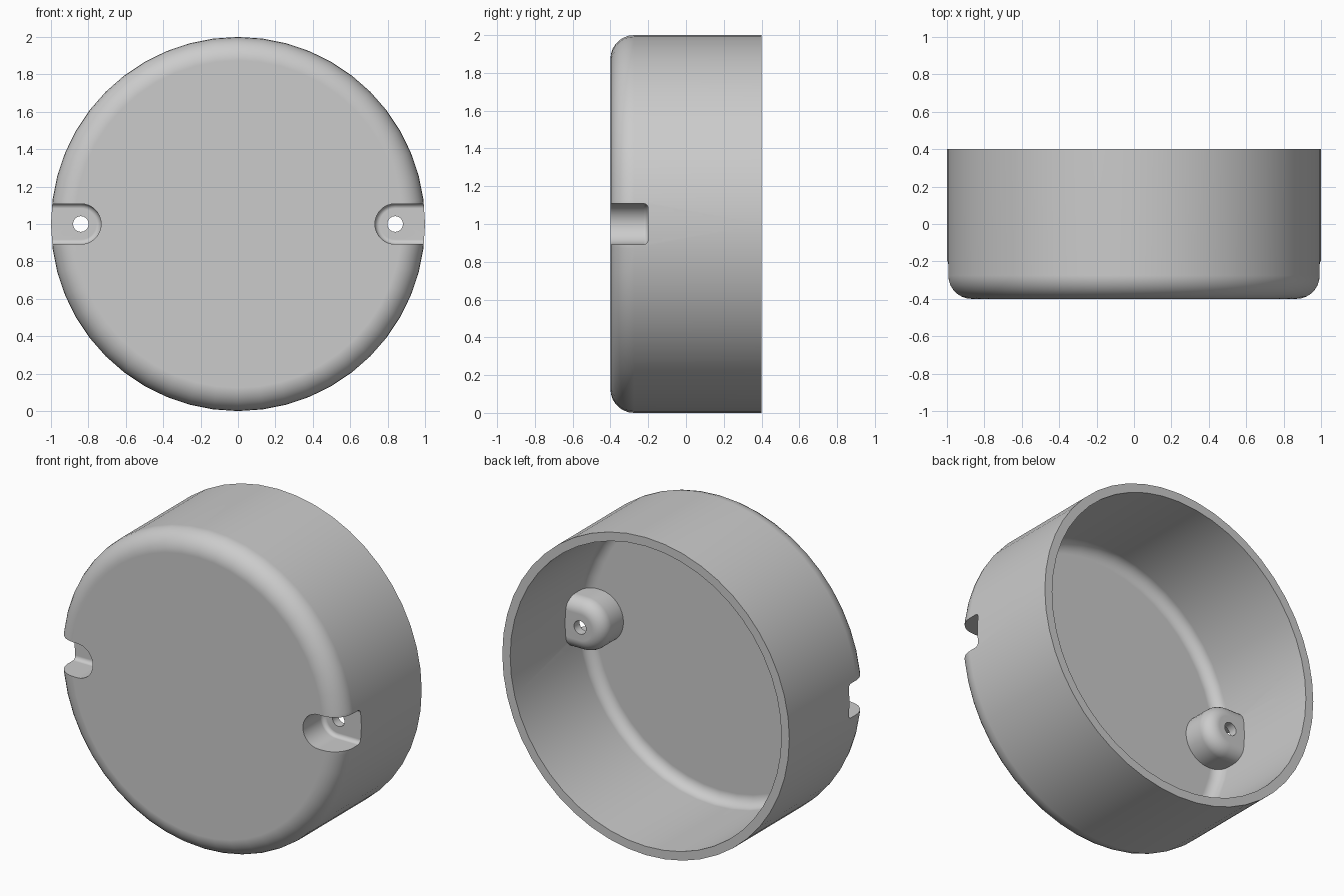
import bpy
import bmesh
from math import sin, cos, pi, radians

cube = bpy.data.objects.get("Cube")
if cube:
    bpy.data.objects.remove(cube, do_unlink=True)

# Main sizes
RADIUS, HALF_DEPTH, WALL = 1.0, 0.4, 0.055
ROUNDING = 0.125
SLOT_X, SLOT_R, SLOT_FLOOR, SLOT_FILLET = 0.84, 0.108, -0.2, 0.025

grey = bpy.data.materials.new("matte_grey")
grey.use_nodes = True
colour = (0.6, 0.6, 0.6, 1)
grey.diffuse_color = colour
grey.node_tree.nodes["Principled BSDF"].inputs["Base Color"].default_value = colour


def loft(name, rings):
    """Closed solid skinned through rings of equal point count."""
    bm = bmesh.new()
    loops = [[bm.verts.new(p) for p in ring] for ring in rings]
    for a, b in zip(loops, loops[1:]):
        for i in range(len(a)):
            j = (i + 1) % len(a)
            bm.faces.new((a[i], a[j], b[j], b[i]))
    bm.faces.new(loops[0])
    bm.faces.new(loops[-1])
    bmesh.ops.recalc_face_normals(bm, faces=bm.faces)
    mesh = bpy.data.meshes.new(name)
    bm.to_mesh(mesh)
    bm.free()
    mesh.materials.append(grey)
    obj = bpy.data.objects.new(name, mesh)
    bpy.context.collection.objects.link(obj)
    return obj


def circle(r, y, x=0, n=48):
    return [(x + r * cos(2 * pi * i / n), y, 1 + r * sin(2 * pi * i / n))
            for i in range(n)]


def slot(r, y, side, n=16):
    """Round-ended outline that runs out past the rim."""
    arc = [(SLOT_X + r * cos(a), y, 1 + r * sin(a))
           for a in (pi / 2 + pi * i / n for i in range(n + 1))]
    pts = arc + [(1.2, y, 1 - r), (1.2, y, 1 + r)]
    return [(side * x, y, z) for x, y, z in pts]


def fillet(f, steps=7):
    """Pairs of (inset, distance from end) around a quarter round."""
    angles = [pi / 2 * i / steps for i in range(steps + 1)]
    return [(f * (1 - sin(a)), f * (1 - cos(a))) for a in angles]


def drum(name, r, front, back, f):
    rings = [circle(r - d, front + e) for d, e in fillet(f)]
    return loft(name, rings + [circle(r, back)])


def slot_block(name, r, floor, f, side):
    rings = [slot(r - d, floor - e, side) for d, e in fillet(f)]
    return loft(name, rings + [slot(r, -0.6, side)])


def cut(target, tool):
    mod = target.modifiers.new("cut", "BOOLEAN")
    mod.operation = "DIFFERENCE"
    mod.solver = "EXACT"
    mod.object = tool
    bpy.context.view_layer.objects.active = target
    bpy.ops.object.modifier_apply(modifier=mod.name)
    bpy.data.objects.remove(tool, do_unlink=True)


# Round housing and the hollow inside it
housing = drum("round_housing", RADIUS, -HALF_DEPTH, HALF_DEPTH, ROUNDING)
cavity = drum("cavity", RADIUS - WALL, -HALF_DEPTH + WALL, 0.6, ROUNDING - WALL)

# Screw bosses stay standing in the hollow
for side in (-1, 1):
    cut(cavity, slot_block("boss", SLOT_R + WALL, SLOT_FLOOR + WALL,
                           SLOT_FILLET + WALL, side))
cut(housing, cavity)

# Screw recesses and through holes
for side in (-1, 1):
    cut(housing, slot_block("recess", SLOT_R, SLOT_FLOOR, SLOT_FILLET, side))
    rings = [circle(0.042, y, side * SLOT_X, 20) for y in (-0.5, 0.1)]
    cut(housing, loft("screw_hole", rings))

# Smooth walls with crisp rims
bpy.ops.object.select_all(action="DESELECT")
housing.select_set(True)
bpy.context.view_layer.objects.active = housing
bpy.ops.object.shade_smooth_by_angle(angle=radians(35))
weighted = housing.modifiers.new("even_shading", "WEIGHTED_NORMAL")
weighted.keep_sharp = True
